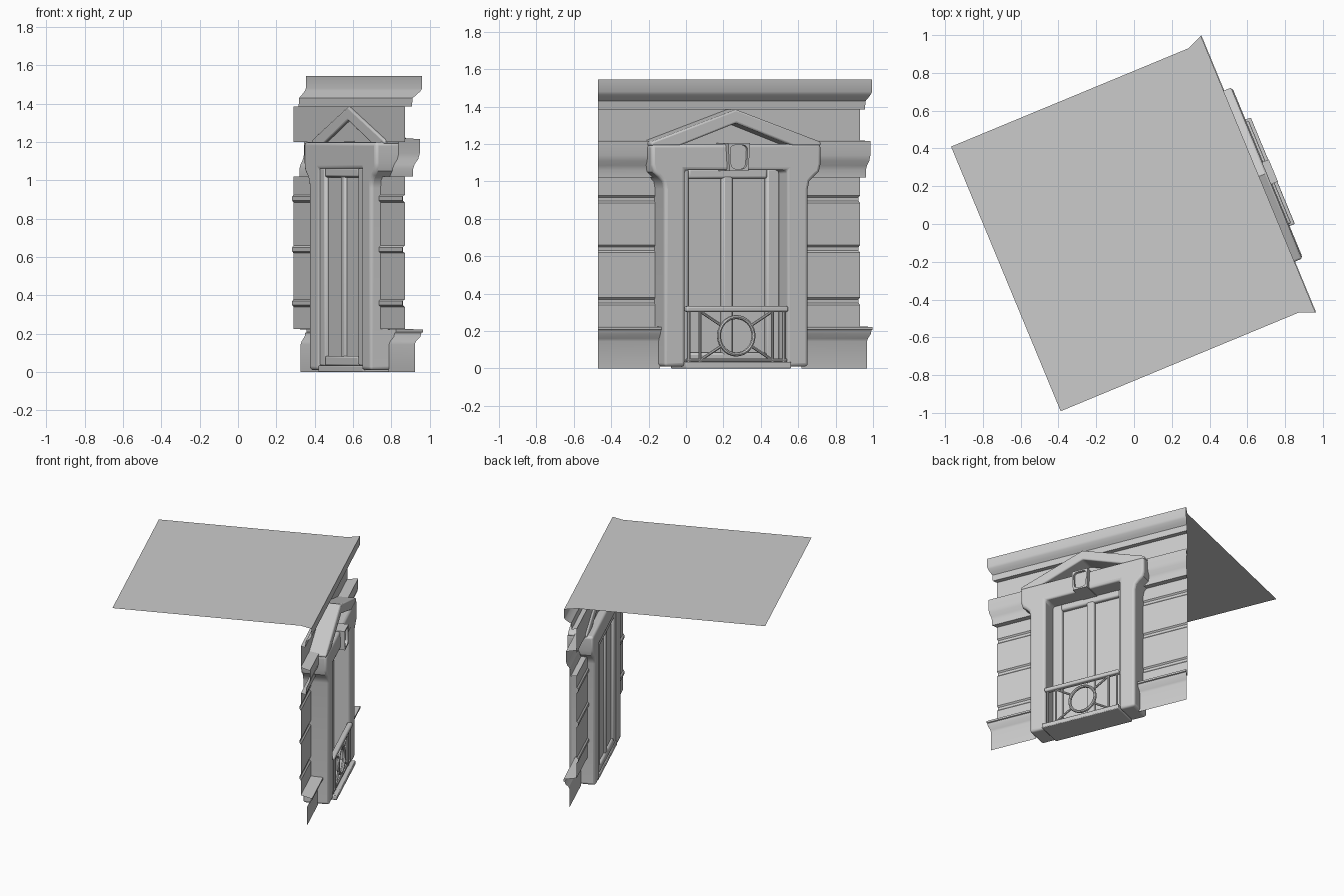
import bpy, bmesh, math
from mathutils import Matrix, Vector

if "Cube" in bpy.data.objects:
    bpy.data.objects.remove(bpy.data.objects["Cube"])

# Local frame: x = outward from the wall, y = along the wall, z = up; turned 22.5 degrees
TURN = Matrix.Rotation(math.radians(22.5), 4, 'Z')
WALL, MID, HALF = 0.624, -0.009, 0.758      # wall plane, wall centre, half width
U0 = -0.02                                  # window centre
MITRE = math.tan(math.radians(22.5))


def finish(bm, name, bevel=0, segs=3):
    bm.transform(TURN)
    me = bpy.data.meshes.new(name)
    bm.to_mesh(me)
    bm.free()
    ob = bpy.data.objects.new(name, me)
    bpy.context.collection.objects.link(ob)
    if bevel:
        m = ob.modifiers.new("bevel", 'BEVEL')
        m.width, m.segments, m.limit_method = bevel, segs, 'ANGLE'
        m.angle_limit = math.radians(40)
    bpy.ops.object.select_all(action='DESELECT')
    ob.select_set(True)
    bpy.context.view_layer.objects.active = ob
    bpy.ops.object.shade_smooth_by_angle(angle=math.radians(35))
    return ob


def prism(bm, outline, v0, v1):
    """Extrude a (u, z) outline between two depths."""
    a = [bm.verts.new((v0, U0 + u, z)) for u, z in outline]
    b = [bm.verts.new((v1, U0 + u, z)) for u, z in outline]
    bm.faces.new(a)
    bm.faces.new(b[::-1])
    for i in range(len(a)):
        j = (i + 1) % len(a)
        bm.faces.new((a[i], b[i], b[j], a[j]))
    bmesh.ops.recalc_face_normals(bm, faces=bm.faces)


def box(bm, u0, u1, z0, z1, v0, v1):
    prism(bm, [(u0, z0), (u1, z0), (u1, z1), (u0, z1)], v0, v1)


def rod(bm, p, q, v, r):
    """Round bar between two (u, z) points."""
    a, b = Vector((v, U0 + p[0], p[1])), Vector((v, U0 + q[0], q[1]))
    d = b - a
    mat = Matrix.Translation((a + b) / 2) @ d.to_track_quat('Z', 'Y').to_matrix().to_4x4()
    bmesh.ops.create_cone(bm, cap_ends=True, segments=8, radius1=r, radius2=r,
                          depth=d.length, matrix=mat)


def strip(name, profile, start, end):
    """Sweep an (offset, z) profile along the wall; outer ends are mitred."""
    bm = bmesh.new()
    rows = []
    for d, z in profile:
        y0 = MID - HALF - d * MITRE if start is None else start
        y1 = MID + HALF + d * MITRE if end is None else end
        rows.append((bm.verts.new((WALL + d, y0, z)), bm.verts.new((WALL + d, y1, z))))
    for (a, b), (c, e) in zip(rows, rows[1:]):
        bm.faces.new((a, b, e, c))
    return finish(bm, name)


# Lower wall on both sides: plinth, three grooves, middle moulding
lower = [(.048, 0), (.048, .145), (.054, .16), (.075, .185), (.08, .205), (.088, .208), (.088, .222), (0, .225)]
for z in (.36, .64, .905):
    lower += [(0, z - .02), (-.01, z - .01), (-.01, z + .01), (0, z + .02)]
lower += [(0, 1.02), (.04, 1.02), (.04, 1.06), (.048, 1.085), (.064, 1.11), (.072, 1.14),
          (.072, 1.215), (0, 1.22)]
strip("wall_left", lower, None, U0 - .41)
strip("wall_right", lower, U0 + .41, None)

# Upper wall with cornice
upper = [(0, 1.2), (0, 1.385), (.034, 1.385), (.038, 1.43), (.055, 1.445), (.075, 1.465),
         (.084, 1.48), (.084, 1.545)]
strip("wall_upper_cornice", upper, None, None)

# Flat roof reaching out to the cornice edge
bm = bmesh.new()
e = HALF + .084 * MITRE
corners = [(-.738, -HALF), (WALL, -HALF), (WALL + .084, -e), (WALL + .084, e), (WALL, HALF), (-.738, HALF)]
bm.faces.new([bm.verts.new((v, MID + u, 1.545)) for v, u in corners])
finish(bm, "roof")

# Window surround with flared ears
half = [(.295, .01), (.417, .01), (.417, .96), (.425, 1.0), (.45, 1.025), (.48, 1.05),
        (.49, 1.09), (.49, 1.2)]
outline = half + [(-u, z) for u, z in half[::-1]] + [(-.295, 1.06), (.295, 1.06)]
bm = bmesh.new()
prism(bm, outline, .565, .757)
finish(bm, "window_surround", .018)

# Pediment
bm = bmesh.new()
prism(bm, [(.49, 1.19), (.49, 1.212), (0, 1.385), (-.49, 1.212), (-.49, 1.19), (-.33, 1.19),
           (0, 1.312), (.33, 1.19)], .61, .752)
finish(bm, "pediment", .01)

# Keystone with a rounded recess in its front
bm = bmesh.new()
prism(bm, [(-.055, 1.055), (.055, 1.055), (.063, 1.205), (-.063, 1.205)], .62, .79)
front = max(bm.faces, key=lambda f: f.calc_center_median().x)
bmesh.ops.inset_region(bm, faces=[front], thickness=.016)
cut = bmesh.ops.bevel(bm, geom=list(front.verts), offset=.025, segments=3, affect='VERTICES', profile=.5)
front = max((f for f in bm.faces if f.normal.x > .9), key=lambda f: len(f.verts))
res = bmesh.ops.extrude_discrete_faces(bm, faces=[front])
bmesh.ops.translate(bm, verts=list(res['faces'][0].verts), vec=(-.02, 0, 0))
finish(bm, "keystone")

# Glazed door: stiles, rails, mullion and panes
bm = bmesh.new()
for s in (-1, 1):
    box(bm, *sorted((s * .225, s * .3)), .03, 1.07, .575, .635)
box(bm, -.03, .03, .03, 1.03, .58, .635)
box(bm, -.23, .23, 1.015, 1.07, .575, .635)
box(bm, -.23, .23, .03, .085, .575, .635)
finish(bm, "door_frame", .012, 2)
bm = bmesh.new()
box(bm, -.295, .295, .03, 1.06, .595, .605)
finish(bm, "door_panes")

# Sill slab under the railing
bm = bmesh.new()
box(bm, -.305, .305, 0, .035, .57, .787)
finish(bm, "balcony_slab", .006, 2)

# Railing: rails, posts, diagonals and ring
RV, RC, RR = .75, .175, .1
bm = bmesh.new()
box(bm, -.295, .295, .303, .333, RV - .02, RV + .02)
finish(bm, "handrail", .01)
bm = bmesh.new()
for s in (-1, 1):
    for u in (.21, .275):
        rod(bm, (s * u, .03), (s * u, .31), RV, .009)
    for t in (-1, 1):
        a = math.atan2(.13, .205)
        rod(bm, (s * RR * math.cos(a), RC + t * RR * math.sin(a)), (s * .208, RC + t * .13), RV, .008)
rod(bm, (-.29, .045), (.29, .045), RV, .009)
N, M = 32, 8
ring = []
for i in range(N):
    a = 2 * math.pi * i / N
    ring.append([bm.verts.new((RV + .013 * math.sin(b), U0 + (RR + .011 * math.cos(b)) * math.cos(a),
                               RC + (RR + .011 * math.cos(b)) * math.sin(a)))
                 for b in (2 * math.pi * k / M for k in range(M))])
for i in range(N):
    for k in range(M):
        p, q = ring[i], ring[(i + 1) % N]
        bm.faces.new((p[k], q[k], q[(k + 1) % M], p[(k + 1) % M]))
bmesh.ops.recalc_face_normals(bm, faces=bm.faces)
finish(bm, "railing_bars")
